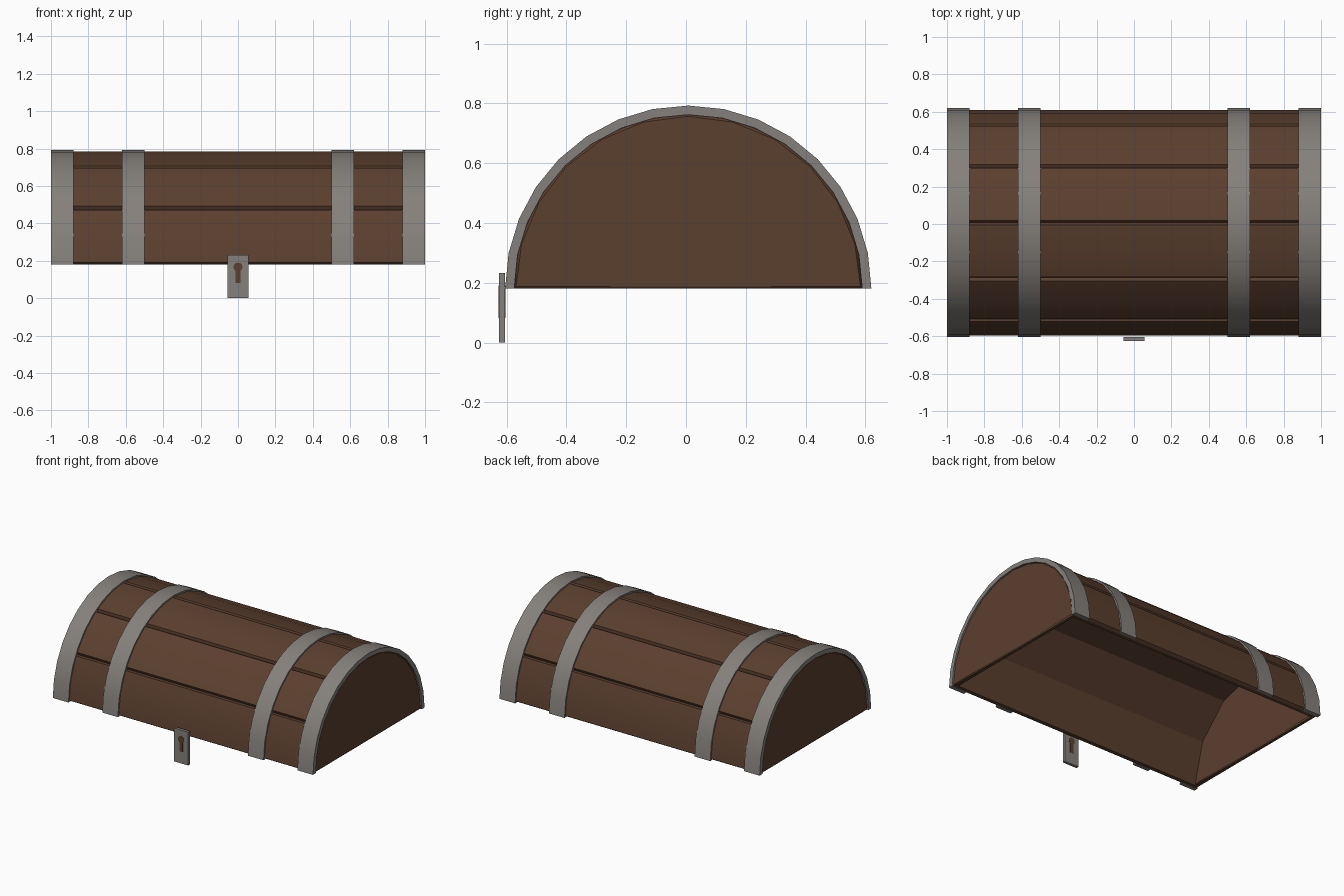
import bpy, bmesh, math

if "Cube" in bpy.data.objects:
    bpy.data.objects.remove(bpy.data.objects["Cube"])

CY, CZ = 0.0075, 0.18      # axis of the rounded lid


def material(name, rgb):
    m = bpy.data.materials.new(name)
    m.diffuse_color = (*rgb, 1)
    m.use_nodes = True
    m.node_tree.nodes["Principled BSDF"].inputs["Base Color"].default_value = m.diffuse_color
    return m


WOOD = material("brown wood", (0.105, 0.050, 0.028))
IRON = material("grey iron", (0.235, 0.217, 0.200))


def arc(r, a0, a1, n):
    """Points (y, z) on the lid's arc, angles in degrees."""
    pts = []
    for i in range(n + 1):
        a = math.radians(a0 + (a1 - a0) * i / n)
        pts.append((CY + r * math.cos(a), CZ + r * math.sin(a)))
    return pts


def finish(name, bm, mat, smooth=True):
    bmesh.ops.recalc_face_normals(bm, faces=bm.faces)
    me = bpy.data.meshes.new(name)
    bm.to_mesh(me)
    bm.free()
    me.materials.append(mat)
    ob = bpy.data.objects.new(name, me)
    bpy.context.collection.objects.link(ob)
    if smooth:
        bpy.ops.object.select_all(action='DESELECT')
        ob.select_set(True)
        bpy.context.view_layer.objects.active = ob
        bpy.ops.object.shade_smooth_by_angle(angle=math.radians(25))
    return ob


def prism(bm, points, offset):
    """Extrude a closed ring of 3D points along offset."""
    a = [bm.verts.new(p) for p in points]
    b = [bm.verts.new([p[k] + offset[k] for k in range(3)]) for p in points]
    n = len(a)
    for i in range(n):
        j = (i + 1) % n
        bm.faces.new((a[i], a[j], b[j], b[i]))
    return a, b


def solid_x(name, profile, x0, x1, mat):
    bm = bmesh.new()
    a, b = prism(bm, [(x0, y, z) for y, z in profile], (x1 - x0, 0, 0))
    bm.faces.new(a)
    bm.faces.new(b)
    return finish(name, bm, mat)


def band(name, r_in, r_out, x0, x1):
    """Half-hoop; its end faces are built as quads between two arcs."""
    n = 16
    bm = bmesh.new()
    rings = []
    for x in (x0, x1):
        rings.append([[bm.verts.new((x, y, z)) for y, z in arc(r, 0, 180, n)]
                      for r in (r_in, r_out)])
    (ai, ao), (bi, bo) = rings
    for i in range(n):
        for p, q in ((ai, ao), (ao, bo), (bo, bi), (bi, ai)):
            bm.faces.new((p[i], p[i + 1], q[i + 1], q[i]))
    for i in (0, n):
        bm.faces.new((ai[i], ao[i], bo[i], bi[i]))
    return finish(name, bm, IRON)


# Six curved planks with chamfered outer edges and flat inner faces
for k in range(6):
    a0, a1 = 30 * k, 30 * (k + 1)
    outer = arc(0.603, a0 + 1.1, a1 - 1.1, 2)
    profile = (arc(0.585, a0, a0, 1)[:1] + outer + arc(0.585, a1, a1, 1)[:1]
               + arc(0.56, a1, a0, 1))
    solid_x(f"lid_plank_{k + 1}", profile, -0.985, 0.985, WOOD)

# Half-round end panels
for side, s in (("left", -1), ("right", 1)):
    ob = solid_x(f"end_panel_{side}", arc(0.585, 0, 180, 12), s * 0.96, s * 0.995, WOOD)
    mod = ob.modifiers.new("bevel", 'BEVEL')
    mod.width = 0.008
    mod.segments = 1

# Iron bands: wide hoops over the ends, raised hoops between
for side, s in (("left", -1), ("right", 1)):
    band(f"end_band_{side}", 0.582, 0.6125, s * 1.0, s * 0.88)
    band(f"middle_band_{side}", 0.592, 0.6125, s * 0.62, s * 0.50)

# Lock plate hanging at the front
bm = bmesh.new()
a, b = prism(bm, [(-0.055, -0.625, 0), (0.055, -0.625, 0),
                  (0.055, -0.625, 0.232), (-0.055, -0.625, 0.232)], (0, 0.02, 0))
bm.faces.new(a)
bm.faces.new(b)
finish("lock_plate", bm, IRON, False)

# Keyhole: round top running into a narrow slot, shown on both sides
key = [(0.013, 0.082), (0.013, 0.145)]
key += [(0.024 * math.cos(math.radians(t)), 0.166 + 0.024 * math.sin(math.radians(t)))
        for t in range(-30, 211, 30)]
key += [(-0.013, 0.145), (-0.013, 0.082)]
bm = bmesh.new()
a, b = prism(bm, [(x, -0.6265, z) for x, z in key], (0, 0.023, 0))
bm.faces.new(a)
bm.faces.new(b)
finish("keyhole", bm, WOOD, False)
